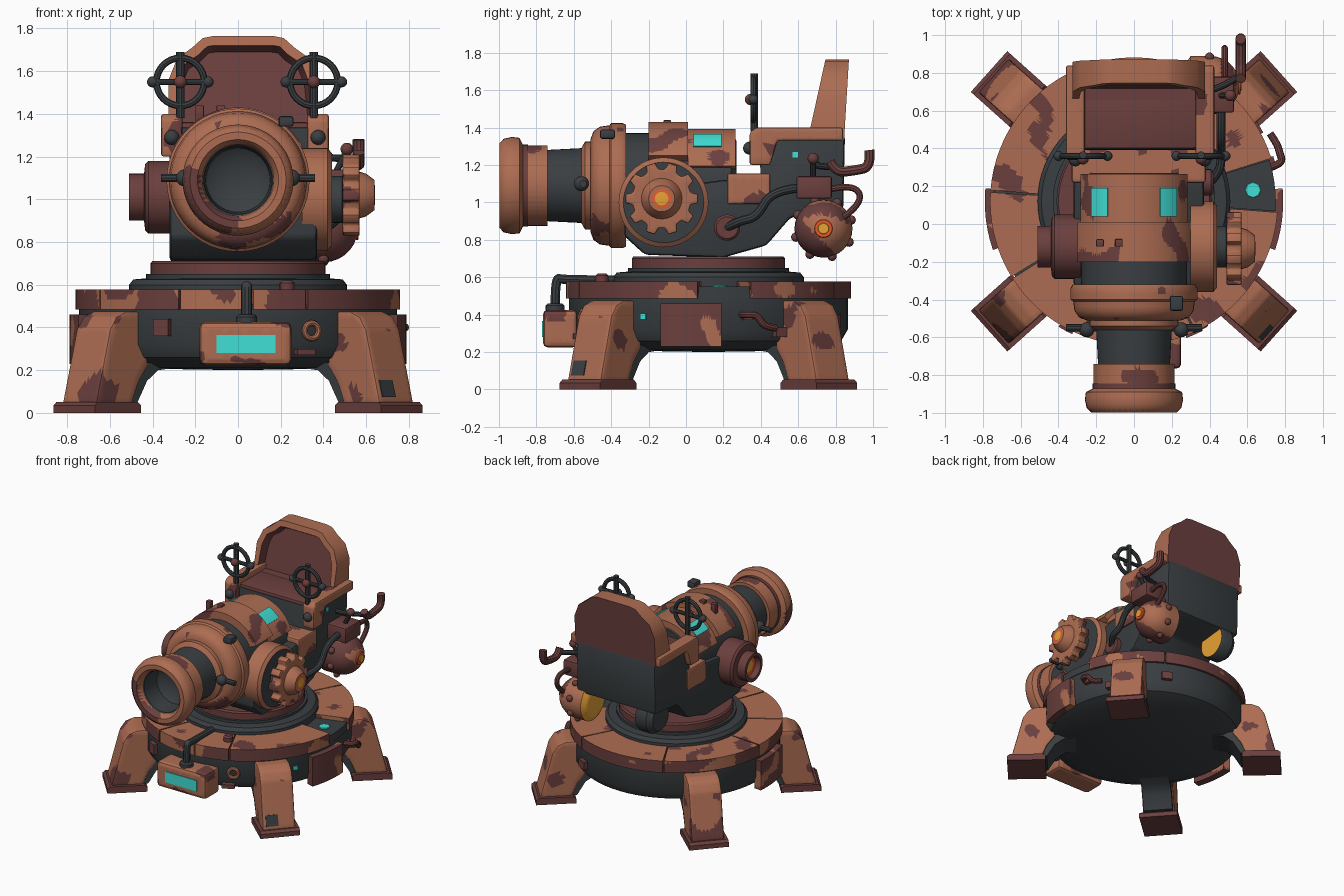
import bpy, bmesh, math
from mathutils import Vector, noise

if "Cube" in bpy.data.objects:
    bpy.data.objects.remove(bpy.data.objects["Cube"])

def mat(name, c):
    m = bpy.data.materials.new(name)
    m.diffuse_color = (*c, 1)
    m.use_nodes = True
    m.node_tree.nodes["Principled BSDF"].inputs["Base Color"].default_value = m.diffuse_color
    return m
ORANGE = mat("worn orange paint", (.42, .152, .085))
RED = mat("dark red rust", (.145, .050, .047))
DARK = mat("dark steel", (.042, .049, .053))
CYAN = mat("cyan glass", (.051, .74, .67))
YELLOW = mat("yellow glow", (.83, .38, .035))
HOT = mat("hot orange glow", (.85, .11, .028))
X, Y, Z = Vector((1, 0, 0)), Vector((0, 1, 0)), Vector((0, 0, 1))
C = Vector((0, .12, 0))  # base centre

def rust(f):  # scattered rust patches
    return int(noise.noise(f.calc_center_median() * 5.5) > .27)

def edge_rust(f):  # mostly rust on upright faces
    c = f.calc_center_median()
    return int(noise.noise(c * 5.5) > (.3 if f.normal.z > .5 else -.2))

def make(name, bm, mats, rule=None, bevel=0):
    bmesh.ops.recalc_face_normals(bm, faces=bm.faces[:])
    if bevel:
        bmesh.ops.bevel(bm, geom=bm.edges[:], offset=bevel, segments=2, profile=.5,
                        affect='EDGES', clamp_overlap=True)
    if rule:  # fine faces so that the patches get an edge
        bmesh.ops.triangulate(bm, faces=bm.faces[:])
        for _ in range(4):
            e = [e for e in bm.edges if e.calc_length() > .045]
            if e:
                bmesh.ops.subdivide_edges(bm, edges=e, cuts=1)
                bmesh.ops.triangulate(bm, faces=bm.faces[:])
        bm.normal_update()
        for f in bm.faces:
            f.material_index = rule(f)
    me = bpy.data.meshes.new(name)
    bm.to_mesh(me)
    bm.free()
    for m in mats:
        me.materials.append(m)
    o = bpy.data.objects.new(name, me)
    bpy.context.collection.objects.link(o)
    return o

def prism(name, pts, w0, w1, mats, o=Vector((0, 0, 0)), u=Y, v=Z, w=X, rule=None, bevel=0):
    bm = bmesh.new()
    a, b = ([bm.verts.new(o + u * p + v * q + w * s) for p, q in pts] for s in (w0, w1))
    bm.faces.new(a)
    bm.faces.new(b[::-1])
    for i in range(len(pts)):
        j = (i + 1) % len(pts)
        bm.faces.new((a[i], a[j], b[j], b[i]))
    return make(name, bm, mats, rule, bevel)

def box(name, lo, hi, mats, rule=None, bevel=.012):
    pts = [(lo[1], lo[2]), (hi[1], lo[2]), (hi[1], hi[2]), (lo[1], hi[2])]
    return prism(name, pts, lo[0], hi[0], mats, rule=rule, bevel=bevel)

def lathe(name, prof, mats, org, axis=Z, idx=None, n=48, rule=None, closed=False):
    q = Vector(axis).to_track_quat('Z', 'Y')
    bm = bmesh.new()
    rings = []
    for r, t in prof:
        rings.append([bm.verts.new(Vector(org) + q @ Vector((r * math.cos(k * math.tau / n),
                      r * math.sin(k * math.tau / n), t))) for k in range(n if r > 1e-4 else 1)])
    for i in range(len(prof) - (0 if closed else 1)):
        a, b = rings[i], rings[(i + 1) % len(prof)]
        for k in range(n):
            vs = [a[k % len(a)], a[(k + 1) % len(a)], b[(k + 1) % len(b)], b[k % len(b)]]
            f = bm.faces.new(list(dict.fromkeys(vs)))
            f.material_index = idx[i] if idx else 0
    return make(name, bm, mats, rule)

def disc(name, org, axis, r, h, m, n=32):
    b = min(.012, h / 3)
    return lathe(name, [(0, 0), (r, 0), (r, h - b), (r - b, h), (0, h)], [m], org, axis, n=n)

def ball(name, org, r, m):
    return lathe(name, [(r * math.sin(i * math.pi / 10), -r * math.cos(i * math.pi / 10))
                        for i in range(11)], [m], org, n=20)

def sector(name, r0, r1, a0, a1, t0, t1, mats, org=C, up=Y, along=Z, rule=None):
    n = max(2, int(abs(a1 - a0) / 4))
    pts = []
    for r, s in ((r1, range(n + 1)), (r0, range(n, -1, -1))):
        for k in s:
            a = math.radians(a0 + (a1 - a0) * k / n)
            pts.append((r * math.cos(a), r * math.sin(a)))
    return prism(name, pts, t0, t1, mats, org, X, up, along, rule)

def tube(name, pts, r, m):
    cu = bpy.data.curves.new(name, 'CURVE')
    cu.dimensions, cu.bevel_depth, cu.bevel_resolution, cu.use_fill_caps = '3D', r, 3, True
    s = cu.splines.new('NURBS')
    s.points.add(len(pts) - 1)
    for p, c in zip(s.points, pts):
        p.co = (*c, 1)
    s.order_u, s.use_endpoint_u, s.resolution_u = min(3, len(pts)), True, 6
    cu.materials.append(m)
    bpy.context.collection.objects.link(bpy.data.objects.new(name, cu))

# round base, deck plates, turntable
lathe("base_drum", [(0, .20), (.60, .21), (.71, .26), (.745, .32), (.745, .51), (0, .51)], [DARK], C, n=64)
seams = [17, 62, 118, 176, 212, 249, 275, 295, 356]
for a, b in zip(seams, seams[1:]):
    sector("deck_plate", .44, .762, a + .4, b - .4, .485, .578, [ORANGE, RED], rule=edge_rust)
sector("deck_recess", .44, .75, -4, 17, .49, .55, [DARK])
disc("deck_lamp", (.63, .18, .55), Z, .042, .008, CYAN, 8)
lathe("turntable", [(0, .5), (.51, .5), (.51, .60), (.49, .625), (.43, .63), (.43, .65), (0, .65)], [DARK], C, n=64)
lathe("turntable_ring", [(0, .64), (.41, .64), (.41, .70), (.40, .712), (0, .712)], [RED], C, n=64)

# four legs with feet
for sx in (-1, 1):
    for sy in (-1, 1):
        d = Vector((.745 * sx, .667 * sy, 0))
        t = Vector((-d.y, d.x, 0))
        prism("leg", [(1.0, .04), (.91, .39), (.87, .45), (.81, .475), (.69, .475), (.67, .22), (.73, .14), (.77, .04)],
              -.12, .12, [ORANGE, RED], C, d, Z, t, rust, .012)
        prism("leg_bracket", [(.40, .22), (.72, .24), (.79, .05), (.73, .05), (.67, .15), (.60, .20)],
              -.11, .11, [DARK], C, d, Z, t)
        prism("foot", [(.74, 0), (1.03, 0), (1.03, .035), (1.01, .052), (.76, .052), (.74, .035)],
              -.145, .145, [RED], C, d, Z, t)
        if sx > 0 > sy:
            prism("leg_patch", [(.97, .07), (.95, .15), (.975, .155), (.997, .075)], -.095, -.005, [DARK], C, d, Z, t)

# drum side plates and small fittings
for a0, a1, z0, z1, m in ((-19, 5, .23, .46, RED), (175, 199, .23, .46, RED), (239, 245, .36, .44, RED),
                          (291, 298, .27, .30, RED), (14, 18, .37, .41, RED), (28, 33, .28, .33, RED), (60, 66, .34, .4, RED)):
    sector("side_plate", .73, .79 if a1 - a0 > 20 else .775, a0, a1, z0, z1, [m, ORANGE],
           rule=lambda f: int(noise.noise(f.calc_center_median() * 6) > .35))
sector("side_lamp", .74, .754, -29, -26.5, .375, .405, [CYAN])
tube("side_pipe", [(.72, .30, .40), (.79, .32, .40), (.77, .38, .40), (.76, .42, .33), (.72, .48, .33)], .02, RED)
ring = [(.036 + .014 * math.cos(i * math.pi / 4), .014 * math.sin(i * math.pi / 4)) for i in range(8)]
lathe("drum_ring", ring, [ORANGE], (.345, -.55, .385), (.42, -.9, 0), closed=True, n=20)
disc("deck_knob", (.23, -.45, .57), Z, .035, .05, RED, 16)

# front lamp box and its pipe
box("front_lamp_box", (-.18, -.765, .225), (.25, -.58, .425), [ORANGE, RED], rust, .025)
box("front_lamp_window", (-.10, -.77, .28), (.175, -.761, .365), [CYAN], bevel=0)
tube("front_pipe", [(.04, -.70, .42), (.04, -.70, .60), (.04, -.66, .585), (.04, -.38, .585)], .026, DARK)
disc("front_pipe_socket", (.04, -.70, .42), Z, .05, .04, DARK, 20)

# turret hull
prism("turret_hull", [(-.33, .82), (-.22, .72), (.2, .705), (.43, .77), (.56, .92), (.84, .95), (.85, 1.36),
                      (.39, 1.34), (.40, 1.12), (.2, 1.12), (-.33, 1.05)], -.32, .37, [DARK], bevel=.02)
box("step_plate", (-.33, .22, .99), (.38, .45, 1.155), [ORANGE, RED], rust)

# cannon: body, collar, neck and muzzle turned about the y axis
O = (0, 0, 1.09)
F = -Y
lathe("cannon_body", [(0, -.27), (.24, -.27), (.28, -.24), (.28, .36), (0, .36)], [DARK], O, F)
lathe("cannon_collar", [(0, .32), (.325, .32), (.335, .34), (.335, .40), (.322, .41), (.315, .46), (.29, .495),
                        (.25, .51), (0, .51)], [ORANGE, RED], O, F, rule=rust)
lathe("cannon_neck", [(0, .50), (.235, .50), (.235, .54), (.20, .56), (.19, .75), (0, .75)], [ORANGE, DARK], O, F,
      idx=[0, 0, 0, 1, 1])
lathe("muzzle", [(.17, .74), (.215, .74), (.215, .87), (.255, .89), (.26, .93), (.25, .975), (.225, .998), (.19, .998),
                 (.168, .97), (.165, .94)], [ORANGE, RED], O, F, rule=rust, closed=True)
lathe("muzzle_bore", [(.17, .955), (.16, .945), (.15, .80), (.10, .765), (0, .76)], [DARK], O, F)
lathe("muzzle_band", [(.21, .845), (.219, .845), (.219, .875), (.21, .875)], [RED], O, F, closed=True)
for s in (-1, 1):
    tube("neck_pin", [(s * .18, -.55, 1.10), (s * .36, -.55, 1.10)], .02, DARK)
    ball("neck_pin_ball", (s * .25, -.56, 1.10), .04, DARK)
box("collar_patch", (.19, -.46, 1.34), (.26, -.38, 1.39), [DARK])

# plates wrapped over the cannon, with windows
P = Vector((0, 0, 1.09))
sector("top_block", .25, .34, 28, 152, -.20, .01, [ORANGE, RED], P, Z, Y, rust)
sector("top_hatch", .25, .302, 20, 160, .01, .265, [ORANGE, RED], P, Z, Y, rust)
for a in (43, 117):
    sector("hatch_window", .301, .31, a, a + 20, .04, .19, [CYAN], P, Z, Y)
for x in (-.18, -.08):
    box("block_bolt", (x - .02, -.12, 1.36), (x + .02, -.08, 1.44), [RED], bevel=.005)

# right gear drive
G = Vector((0, -.12, 1.0))
lathe("gear_housing", [(0, .30), (.24, .30), (.24, .42), (.215, .44), (0, .44)], [ORANGE, DARK], G, X, idx=[1, 0, 0, 1])
disc("gear_axle", G + X * .43, X, .11, .07, DARK)
pts = []
for k in range(10):
    for da, r in ((-.2, .158), (-.13, .195), (.13, .195), (.2, .158)):
        a = math.tau * k / 10 + da
        pts.append((r * math.cos(a), r * math.sin(a)))
prism("gear", pts, .49, .57, [ORANGE, RED], Vector((0, -.13, 1.02)), rule=rust, bevel=.008)
lathe("gear_hub", [(0, .55), (.115, .55), (.10, .60), (.07, .64), (.05, .64), (.036, .642), (0, .642)],
      [ORANGE, HOT, YELLOW], (0, -.13, 1.02), X, idx=[0, 0, 0, 0, 1, 2], n=24)

# left port
lathe("left_port", [(0, -.02), (.17, -.02), (.17, .12), (.155, .135), (.11, .14), (.11, .21), (.085, .21), (.075, .17),
                    (.045, .17), (0, .17)], [RED, HOT, YELLOW], (-.30, -.12, 1.01), -X, idx=[0] * 7 + [1, 2])

# right boiler dome, left counterpart, pipes, valve and hook
dome = [(0, -.13), (.11, -.13), (.125, -.12), (.155, -.10)]
dome += [(.155 * math.cos(i * math.pi / 14), .16 * math.sin(i * math.pi / 14)) for i in range(7)]
S = Vector((.40, .735, .86))
lathe("boiler_dome", dome + [(0, .16)], [ORANGE, RED, YELLOW], S, X, n=32,
      rule=lambda f: 2 if f.normal.x < -.8 else int(f.calc_center_median().y + f.calc_center_median().z < 1.52 or rust(f)))
disc("boiler_glow_ring", S + X * .152, X, .05, .012, HOT, 20)
disc("boiler_glow", S + X * .162, X, .03, .008, YELLOW, 20)
for k in range(8):
    a = k * math.pi / 4 + .3
    ball("boiler_bolt", S + Vector((0, .155 * math.cos(a), .155 * math.sin(a))), .025, RED)
lathe("left_exhaust", [(0, 0), (.12, 0), (.13, .02), (.13, .10), (.10, .14), (0, .14)], [DARK, YELLOW],
      (-.15, .73, .88), -X, idx=[1, 0, 0, 0, 0])
disc("pipe_flange", (.34, .22, .865), X, .07, .08, RED)
tube("side_feed_pipe", [(.40, .22, .865), (.46, .28, .90), (.46, .38, .92), (.46, .46, 1.07), (.46, .64, 1.08)], .024, DARK)
box("valve_box", (.36, .59, 1.02), (.53, .78, 1.14), [RED])
tube("valve_lever", [(.46, .68, 1.13), (.51, .68, 1.23)], .016, DARK)
ball("valve_knob", (.51, .68, 1.235), .03, RED)
tube("boiler_pipe", [(.48, .77, 1.07), (.48, .90, 1.10), (.48, .95, 1.0), (.48, .84, .92)], .018, RED)
tube("hook", [(.565, .77, 1.22), (.565, .80, 1.16), (.565, .90, 1.17), (.565, .99, 1.19), (.565, .98, 1.28)], .028, RED)
tube("hook_arm", [(.37, .70, 1.2), (.47, .72, 1.19), (.565, .79, 1.19)], .018, DARK)
box("side_lamp_small", (.368, .57, 1.24), (.376, .60, 1.27), [CYAN], bevel=0)

# seat: back with sunken pad, pan, arms
cx = .025
out = [(.35, 1.33), (.35, 1.56), (.31, 1.66), (.24, 1.71), (.19, 1.755), (.14, 1.765)]
out = [(cx + x, z) for x, z in out] + [(cx - x, z) for x, z in out[::-1]]
bm = bmesh.new()
fr = [bm.verts.new((x, .65 + (z - 1.33) * .22, z)) for x, z in out]
bk = [bm.verts.new((x, .845 + (z - 1.33) * .06, z)) for x, z in out]
front = bm.faces.new(fr)
bm.faces.new(bk[::-1]).material_index = 1
for i in range(len(out)):
    j = (i + 1) % len(out)
    bm.faces.new((fr[i], fr[j], bk[j], bk[i]))
bmesh.ops.recalc_face_normals(bm, faces=bm.faces[:])
bmesh.ops.inset_region(bm, faces=[front], thickness=.045)
bmesh.ops.inset_region(bm, faces=[front], thickness=.02, depth=-.06)
for e in front.edges:
    for f in e.link_faces:
        f.material_index = 1
make("seat_back", bm, [ORANGE, RED])
box("seat_pan", (-.28, .40, 1.28), (.33, .74, 1.36), [RED])
for x, wx in ((-.31, -.27), (.375, .355)):
    prism("seat_arm", [(.34, 1.20), (.45, 1.20), (.49, 1.33), (.84, 1.33), (.84, 1.40), (.37, 1.40), (.34, 1.37)],
          x - .05, x + .05, [ORANGE, RED], rule=rust, bevel=.012)
    ball("arm_ball", (x, .34, 1.29), .035, DARK)
    # handwheel
    rim = [(.112 + .016 * math.cos(i * math.pi / 4), .016 * math.sin(i * math.pi / 4)) for i in range(8)]
    lathe("handwheel_rim", rim, [DARK], (wx, .36, 1.55), Y, closed=True, n=32)
    tube("handwheel_post", [(wx, .365, 1.38), (wx, .365, 1.69)], .02, DARK)
    tube("handwheel_spoke", [(wx - .145, .36, 1.55), (wx + .145, .36, 1.55)], .015, DARK)
    for s in (-1, 1):
        ball("handwheel_stud", (wx + s * .13, .36, 1.55), .026, DARK)
    ball("handwheel_hub", (wx, .345, 1.55), .03, RED)

# turn curves into meshes and smooth everything
bpy.ops.object.select_all(action='SELECT')
bpy.context.view_layer.objects.active = bpy.context.collection.objects[0]
bpy.ops.object.convert(target='MESH')
bpy.ops.object.shade_smooth_by_angle(angle=math.radians(35))
